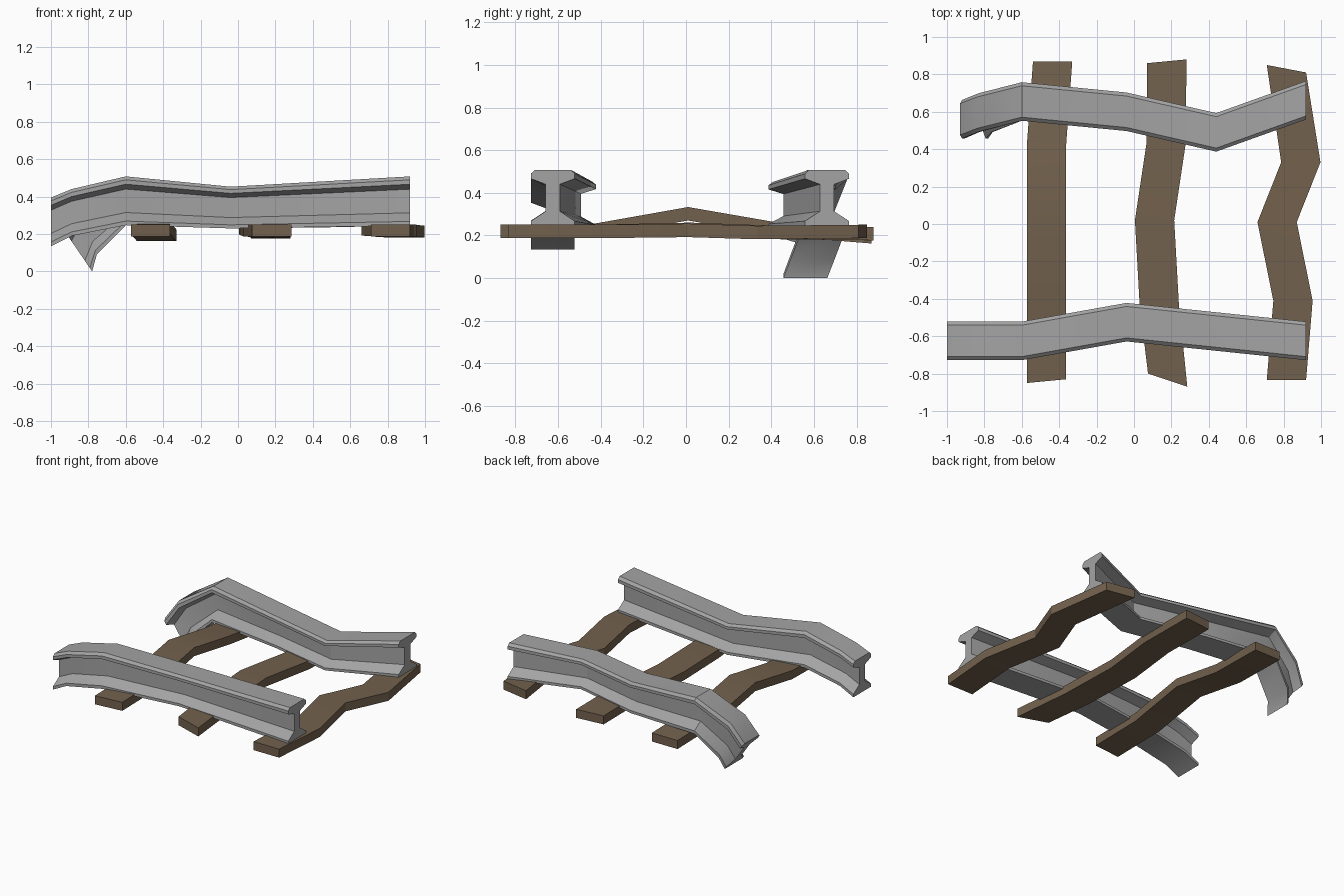
import bpy, bmesh, math

cube = bpy.data.objects.get("Cube")
if cube:
    bpy.data.objects.remove(cube, do_unlink=True)


def material(name, colour):
    mat = bpy.data.materials.new(name)
    mat.use_nodes = True
    mat.diffuse_color = (*colour, 1)
    mat.node_tree.nodes["Principled BSDF"].inputs["Base Color"].default_value = (*colour, 1)
    return mat


steel = material("grey steel", (0.37, 0.37, 0.37))
wood = material("brown wood", (0.17, 0.12, 0.075))


def loft(name, rings, mat):
    """Join matching cross-sections into a closed solid."""
    bm = bmesh.new()
    loops = [[bm.verts.new(p) for p in ring] for ring in rings]
    count = len(loops[0])
    for a, b in zip(loops, loops[1:]):
        for i in range(count):
            j = (i + 1) % count
            bm.faces.new((a[i], a[j], b[j], b[i]))
    bm.faces.new(loops[0])
    bm.faces.new(loops[-1])
    bmesh.ops.recalc_face_normals(bm, faces=bm.faces)
    mesh = bpy.data.meshes.new(name)
    bm.to_mesh(mesh)
    bm.free()
    mesh.materials.append(mat)
    obj = bpy.data.objects.new(name, mesh)
    bpy.context.collection.objects.link(obj)
    bpy.ops.object.select_all(action="DESELECT")
    obj.select_set(True)
    bpy.context.view_layer.objects.active = obj
    bpy.ops.object.shade_smooth_by_angle(angle=math.radians(30))
    return obj


# Half rail section: sideways offset, height fraction from foot to head
half = [(0.103, 0), (0.103, 0.085), (0.033, 0.26), (0.033, 0.74),
        (0.103, 0.84), (0.103, 0.93), (0.084, 1)]
section = half + [(-y, t) for y, t in reversed(half)]


def rail(name, stations):
    """Each station: side position, foot x and z, head x and z."""
    rings = [[(fx + (hx - fx) * t, y + dy, fz + (hz - fz) * t) for dy, t in section]
             for y, fx, fz, hx, hz in stations]
    loft(name, rings, steel)


rail("front_rail", [
    (-0.625, -1.0, 0.135, -1.0, 0.395),
    (-0.625, -0.89, 0.19, -0.89, 0.44),
    (-0.625, -0.6, 0.247, -0.6, 0.508),
    (-0.525, -0.04, 0.23, -0.04, 0.453),
    (-0.625, 0.92, 0.245, 0.92, 0.508)])

# Rear rail with its broken end curling down
rail("back_rail", [
    (0.56, -0.78, 0.0, -0.93, 0.22),
    (0.595, -0.755, 0.09, -0.84, 0.36),
    (0.655, -0.6, 0.247, -0.6, 0.508),
    (0.60, -0.04, 0.23, -0.04, 0.453),
    (0.49, 0.44, 0.235, 0.44, 0.45),
    (0.662, 0.92, 0.245, 0.92, 0.508)])


# Warped planks: left x, y at left edge, y at right edge, top height
def sleeper(name, stations, width=0.21, depth=0.063):
    rings = [[(x, ya, z), (x + width, yb, z), (x + width, yb, z - depth), (x, ya, z - depth)]
             for x, ya, yb, z in stations]
    loft(name, rings, wood)


sleeper("right_sleeper", [
    (-0.573, -0.85, -0.83, 0.25), (-0.573, -0.42, -0.42, 0.257),
    (-0.573, 0.01, 0.01, 0.333), (-0.573, 0.42, 0.42, 0.262),
    (-0.54, 0.87, 0.87, 0.225)])
sleeper("middle_sleeper", [
    (0.075, -0.80, -0.87, 0.25), (0.03, -0.43, -0.43, 0.25),
    (0.005, 0.02, 0.02, 0.26), (0.068, 0.44, 0.44, 0.245),
    (0.07, 0.86, 0.88, 0.24)])
sleeper("left_sleeper", [
    (0.71, -0.835, -0.835, 0.25), (0.745, -0.41, -0.41, 0.25),
    (0.66, 0.01, 0.01, 0.255), (0.787, 0.33, 0.33, 0.245),
    (0.71, 0.85, 0.81, 0.25)])
